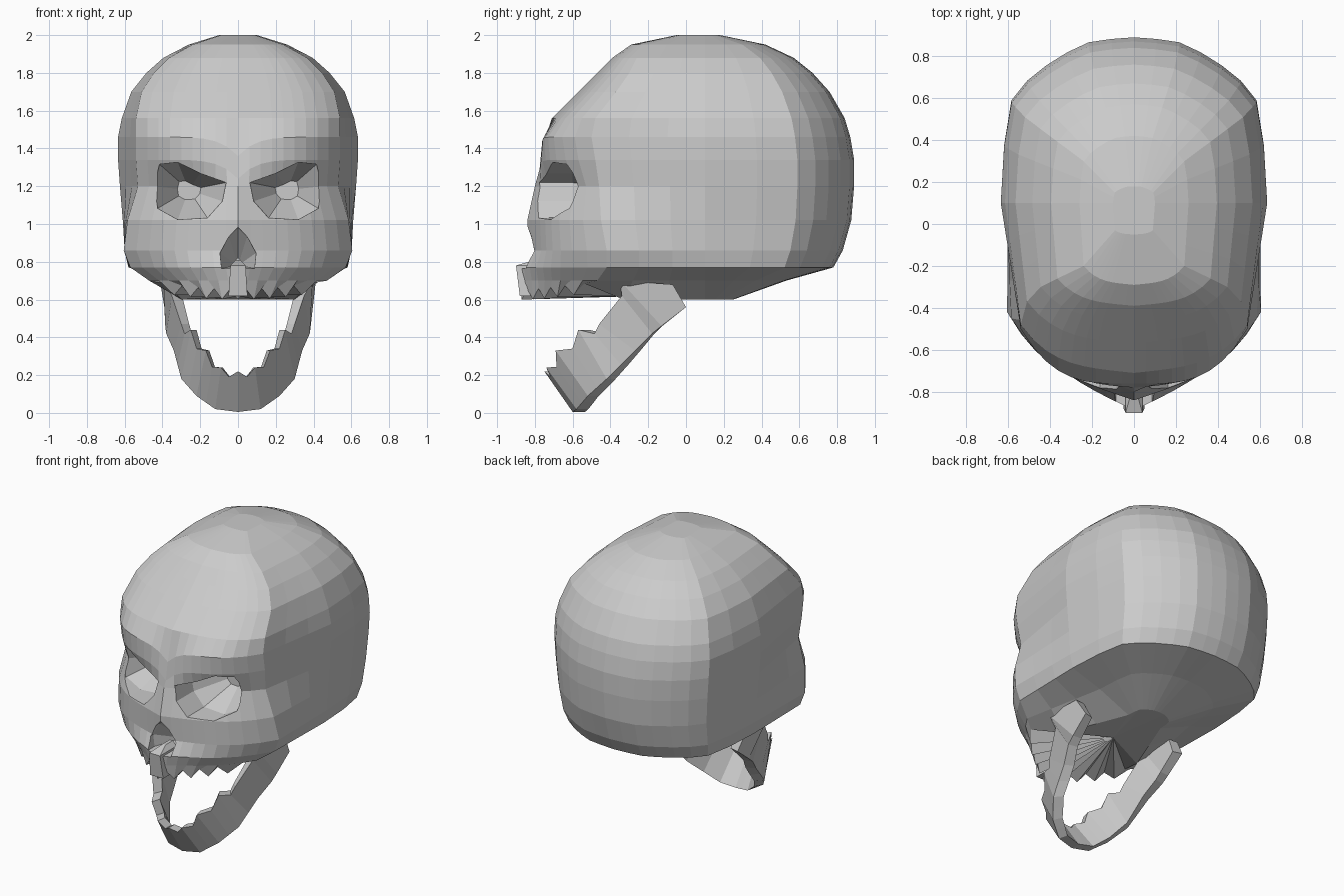
import bpy, bmesh, math
from mathutils import Vector

if "Cube" in bpy.data.objects:
    bpy.data.objects.remove(bpy.data.objects["Cube"])

bone = bpy.data.materials.new("bone_grey")
bone.use_nodes = True
bone.diffuse_color = (0.6, 0.6, 0.6, 1)
bone.node_tree.nodes["Principled BSDF"].inputs["Base Color"].default_value = (0.6, 0.6, 0.6, 1)


def loft(name, rings, cap_point=None):
    """Skin closed rings of points; the first cap may fan to a point."""
    bm = bmesh.new()
    loops = [[bm.verts.new(p) for p in ring] for ring in rings]
    for a, b in zip(loops, loops[1:]):
        for i in range(len(a)):
            j = (i + 1) % len(a)
            bm.faces.new((a[i], a[j], b[j], b[i]))
    if cap_point:
        hub, a = bm.verts.new(cap_point), loops[0]
        for i in range(len(a)):
            bm.faces.new((hub, a[(i + 1) % len(a)], a[i]))
    else:
        bm.faces.new(loops[0][::-1])
    bm.faces.new(loops[-1])
    bmesh.ops.recalc_face_normals(bm, faces=bm.faces)
    mesh = bpy.data.meshes.new(name)
    bm.to_mesh(mesh)
    bm.free()
    obj = bpy.data.objects.new(name, mesh)
    bpy.context.collection.objects.link(obj)
    mesh.materials.append(bone)
    return obj


# Skull: horizontal outlines (z, front y, face half width, face corner y,
# pointedness, widest half width, back y)
ROWS = [
    (.60, -.87, .38, -.54, .80, .13, .25),
    (.70, -.88, .47, -.47, .70, .36, .53),
    (.77, -.89, .57, -.42, .60, .58, .78),
    (.86, -.83, .605, -.42, .45, .60, .83),
    (1.02, -.84, .585, -.45, .50, .61, .875),
    (1.20, -.80, .53, -.46, .65, .625, .89),
    (1.34, -.78, .54, -.48, .40, .635, .89),
    (1.46, -.76, .54, -.50, .25, .635, .87),
    (1.56, -.71, .54, -.48, .25, .615, .84),
    (1.70, -.57, .51, -.37, .25, .565, .76),
    (1.80, -.47, .445, -.30, .25, .485, .67),
    (1.88, -.39, .365, -.26, .25, .395, .57),
    (1.95, -.29, .24, -.20, .25, .26, .42),
    (2.0, -.05, .09, -.03, .25, .10, .18),
]
FRONT = 9
# Back of the outline as fractions of half width and depth
BACK = [(1, 0), (.975, .35), (.92, .62), (.80, .74), (.66, .83),
        (.50, .91), (.34, .97), (.17, .99), (0, 1)]


def outline(z, yf, wf, yc, point, wm, yb):
    half = []
    for i in range(FRONT + 1):                       # face
        t = i / FRONT
        y = yf + (yc - yf) * (point * t + (1 - point) * t ** 4)
        h = z
        if z < .65:                                  # upper teeth zigzag
            h += .055 * (i % 2) + .03 * t * t
        if 1.3 < z < 1.5:                            # brow ridges dip to the nose
            y -= .025 * math.sin(math.pi * t)
            h -= .1 * (1 - t) ** 6
        half.append((wf * t, y, h))
    for s in (.33, .67):                             # temple
        half.append((wf + (wm - wf) * s, yc + (.1 - yc) * s, z))
    half += [(wm * u, .1 + (yb - .1) * v, z) for u, v in BACK]
    return half + [(-x, y, h) for x, y, h in half[-2:0:-1]]


skull = loft("skull", [outline(*r) for r in ROWS], (0, -.2, .62))


# Cutters for the eye sockets and the nose opening
def tunnel(name, shape, centre, side, depths):
    cx, cz = centre
    return loft(name, [[(side * (cx + (x - cx) * s), y, cz + (z - cz) * s)
                        for x, z in shape] for y, s in depths])


EYE = [(.06, 1.22), (.20, 1.27), (.32, 1.33), (.42, 1.32), (.45, 1.20),
       (.43, 1.08), (.32, 1.02), (.16, 1.03), (.08, 1.12)]
NOSE = [(0, .99), (.05, .94), (.10, .85), (.09, .765),
        (-.09, .765), (-.10, .85), (-.05, .94)]
cutters = [tunnel("eye_cutter", EYE, (.26, 1.18), s,
                  [(-1, 1), (-.60, .97), (-.40, .32)]) for s in (1, -1)]
cutters.append(tunnel("nose_cutter", NOSE, (0, .78), 1, [(-1, 1), (-.78, .95), (-.64, .2)]))

for c in cutters:
    c.hide_render = True
    mod = skull.modifiers.new(c.name, "BOOLEAN")
    mod.operation, mod.solver, mod.object = "DIFFERENCE", "EXACT", c
bpy.context.view_layer.update()
carved = bpy.data.meshes.new_from_object(
    skull.evaluated_get(bpy.context.evaluated_depsgraph_get()))
skull.modifiers.clear()
skull.data = carved
for c in cutters:
    bpy.data.objects.remove(c)

# Nasal spine: small wedge between the nostrils
loft("nasal_spine", [[(-w, y, z), (w, y, z), (w, -.72, z), (-w, -.72, z)]
                     for w, y, z in ((.05, -.88, .62), (.04, -.90, .78), (.012, -.80, .81))])

# Lower jaw: bottom and top edge of each station, from chin to hinge
JAW = [
    ((0, -.60, .005), (0, -.75, .22)),
    ((.12, -.58, .02), (.09, -.74, .24)),
    ((.22, -.52, .09), (.17, -.69, .33)),
    ((.30, -.42, .18), (.25, -.57, .44)),
    ((.34, -.27, .33), (.30, -.46, .47)),
    ((.38, -.18, .42), (.35, -.34, .62)),
    ((.385, -.13, .46), (.395, -.35, .70)),
    ((.39, 0, .56), (.41, -.07, .68)),
]
stations = []
for i, (low, top) in enumerate(JAW):
    low, top = Vector(low), Vector(top)
    stations.append((low, top))
    if i < 4:                                        # notch between teeth
        low2, top2 = (Vector(p) for p in JAW[i + 1])
        mid = (low + low2) / 2
        stations.append((mid, mid + ((top + top2) / 2 - mid) * .82))


def jaw_ring(low, top, side):
    ring = []
    for p in (low, top):
        inward = Vector((-p.x, -.1 - p.y, 0)).normalized() * .065
        ring.append((p, p + inward))
    pts = [ring[0][0], ring[1][0], ring[1][1], ring[0][1]]
    return [(side * p.x, p.y, p.z) for p in pts]


loft("lower_jaw", [jaw_ring(a, b, -1) for a, b in stations[:0:-1]]
     + [jaw_ring(a, b, 1) for a, b in stations])
